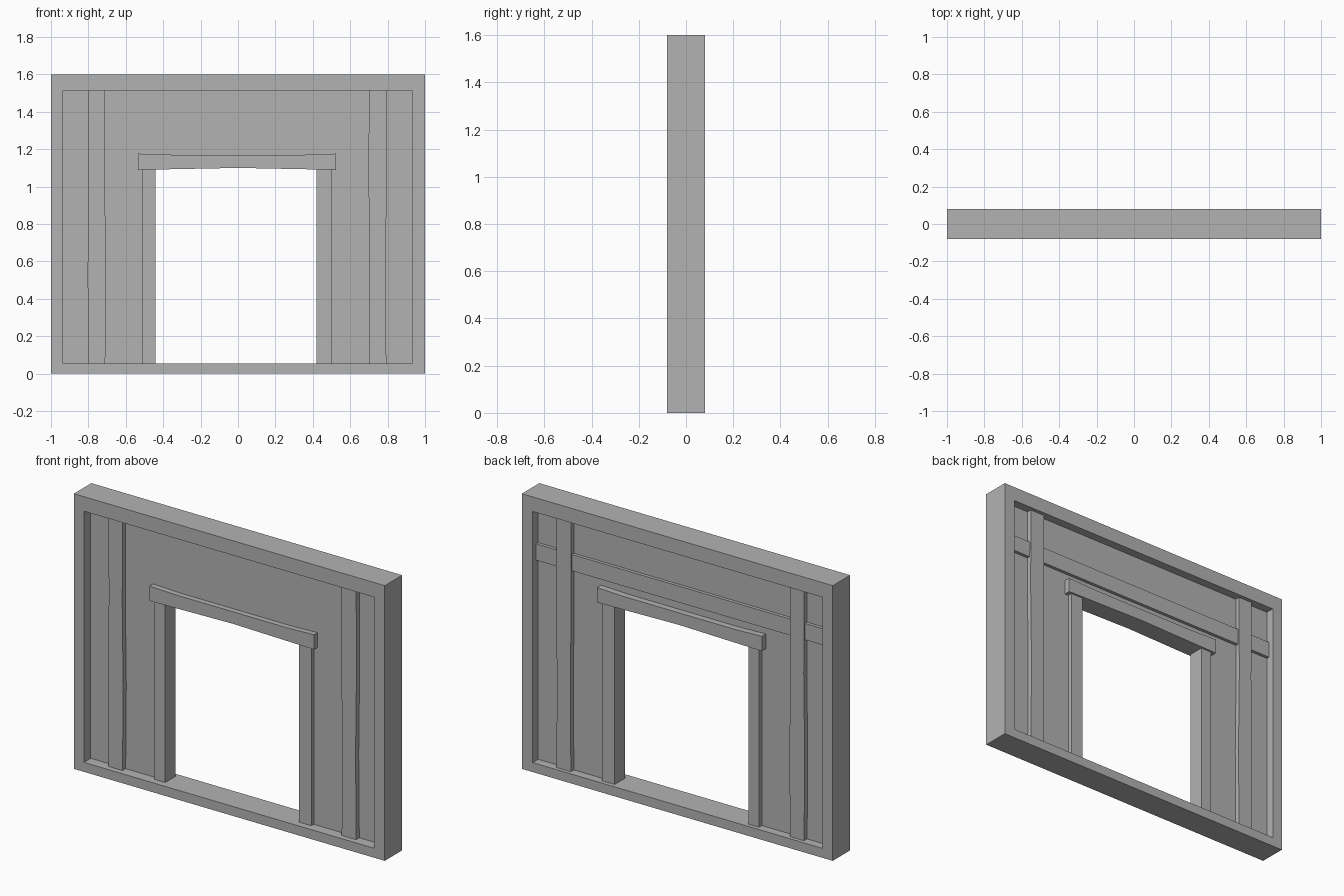
import bpy, bmesh

cube = bpy.data.objects.get("Cube")
if cube:
    bpy.data.objects.remove(cube, do_unlink=True)

grey = bpy.data.materials.new("plain_grey")
grey.use_nodes = True
colour = (0.45, 0.45, 0.45, 1)
grey.diffuse_color = colour
grey.node_tree.nodes["Principled BSDF"].inputs["Base Color"].default_value = colour


def slab(name, outline, y0, y1):
    """Extrude an x-z outline from y0 (front) to y1 (back)."""
    bm = bmesh.new()
    face = bm.faces.new([bm.verts.new((x, y0, z)) for x, z in outline])
    grown = bmesh.ops.extrude_face_region(bm, geom=[face])["geom"]
    moved = [v for v in grown if isinstance(v, bmesh.types.BMVert)]
    bmesh.ops.translate(bm, verts=moved, vec=(0, y1 - y0, 0))
    bmesh.ops.recalc_face_normals(bm, faces=bm.faces)
    mesh = bpy.data.meshes.new(name)
    bm.to_mesh(mesh)
    bm.free()
    mesh.materials.append(grey)
    obj = bpy.data.objects.new(name, mesh)
    bpy.context.collection.objects.link(obj)
    return obj


def board(name, x0, x1, z0, z1, y0, y1):
    return slab(name, [(x0, z0), (x1, z0), (x1, z1), (x0, z1)], y0, y1)


def upright(name, x0, x1, z0, z1, y0, y1, bow):
    """A hand-cut post whose sides drift slightly at a third points."""
    third = (z1 - z0) / 3
    za, zb = z0 + third, z0 + 2 * third
    outline = [(x0, z0), (x1, z0), (x1 + bow, za), (x1 - bow / 2, zb),
               (x1, z1), (x0, z1), (x0 + bow / 2, zb), (x0 - bow, za)]
    return slab(name, outline, y0, y1)


# Main dimensions
DEPTH = 0.08
LEFT, RIGHT, SILL, HEAD = -0.935, 0.93, 0.055, 1.515
DOOR_L, DOOR_R, DOOR_TOP = -0.44, 0.42, 1.09
PANEL = (-0.018, 0.03)

# Outer frame
board("sill", -1, 1, 0, SILL, -DEPTH, DEPTH)
board("head_rail", -1, 1, HEAD, 1.6, -DEPTH, DEPTH)
board("right_stile", -1, LEFT, SILL, HEAD, -DEPTH, DEPTH)
board("left_stile", RIGHT, 1, SILL, HEAD, -DEPTH, DEPTH)

# Recessed wall panel around the doorway
slab("wall_panel", [(LEFT, SILL), (DOOR_L - 0.02, SILL), (DOOR_L - 0.02, 1.13),
                    (DOOR_R + 0.02, 1.13), (DOOR_R + 0.02, SILL),
                    (RIGHT, SILL), (RIGHT, HEAD), (LEFT, HEAD)], *PANEL)

# Posts showing on both faces
upright("right_post", -0.8, -0.71, SILL, HEAD, -0.047, 0.058, 0.004)
upright("left_post", 0.7, 0.793, SILL, HEAD, -0.047, 0.058, -0.004)

# Door jambs and lintel
board("right_jamb", -0.51, DOOR_L, SILL, DOOR_TOP + 0.01, -0.04, 0.056)
board("left_jamb", DOOR_R, 0.5, SILL, DOOR_TOP + 0.01, -0.04, 0.056)
slab("lintel", [(-0.535, 1.09), (-0.35, 1.093), (0, 1.1), (0.35, 1.093),
                (0.525, 1.09), (0.525, 1.176), (0.35, 1.17),
                (-0.35, 1.17), (-0.535, 1.176)], -0.05, 0.067)

# Cross beam on the back face
board("back_beam", LEFT, RIGHT, 1.22, 1.315, 0.02, 0.049)
